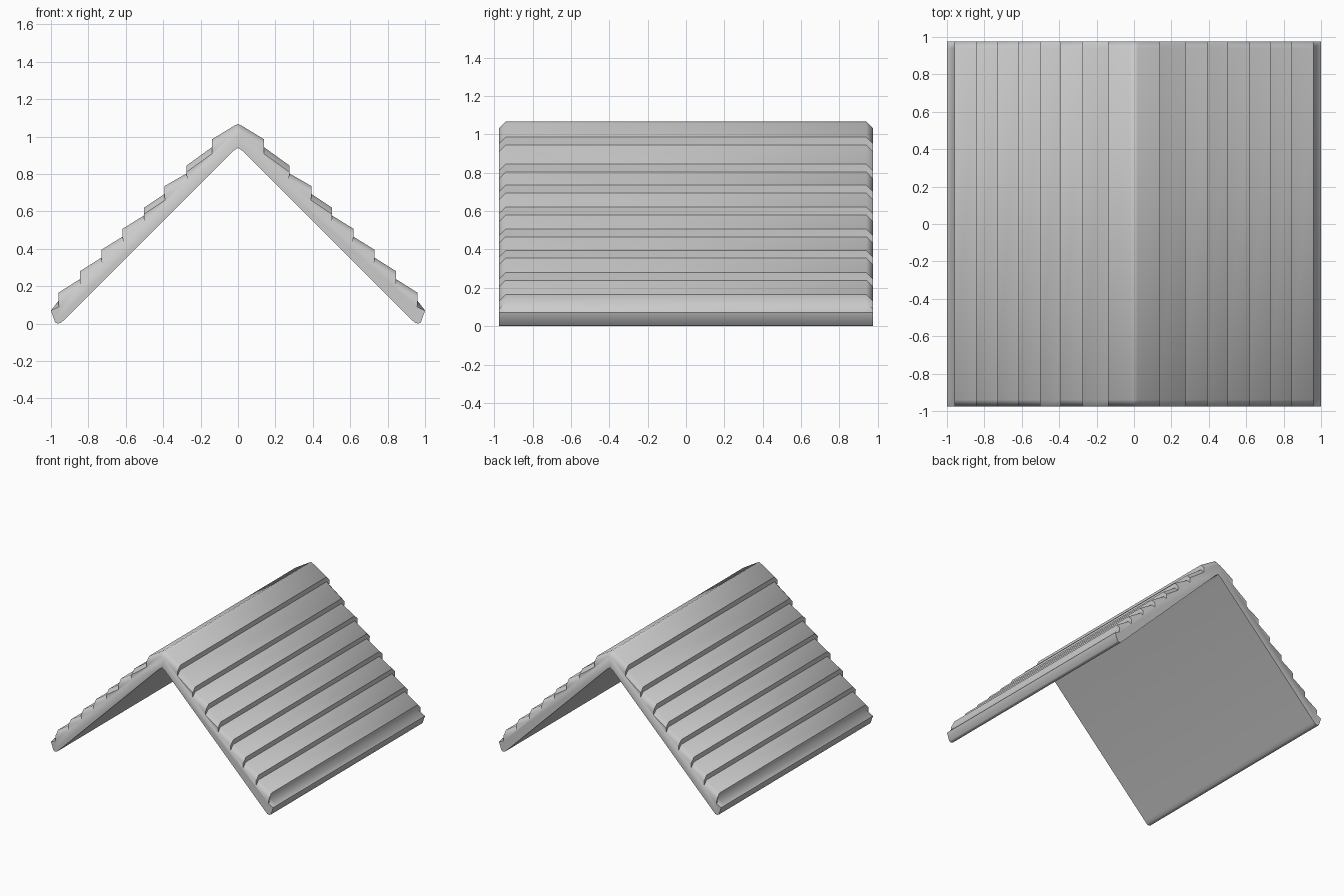
import bpy, bmesh, math

if "Cube" in bpy.data.objects:
    bpy.data.objects.remove(bpy.data.objects["Cube"])

# Half cross-section (x >= 0): stepped shingle courses from ridge to eave
tips = [(0.14, 0.985), (0.275, 0.845), (0.393, 0.735), (0.503, 0.62),
        (0.617, 0.507), (0.73, 0.395), (0.845, 0.28), (0.96, 0.165)]
outer = [(0.02, 1.058)]
for x, z in tips:
    outer += [(x, z), (x - 0.002, z - 0.041)]
eave = [(1.0, 0.07), (0.978, 0.007), (0.963, 0.0), (0.945, 0.005), (0.925, 0.024)]
inner = [(0.022, 0.925)]


def section(drop):
    """Closed profile; drop lowers the shingle surface for the end chamfer."""
    half = [(x, z - drop) for x, z in outer] + eave + inner
    mirrored = [(-x, z) for x, z in reversed(half)]
    return [(0, 1.067 - drop)] + half + [(0, 0.94)] + mirrored


# Loft the profile along y, with chamfered gable ends
bm = bmesh.new()
rings = [[bm.verts.new((x, y, z)) for x, z in section(drop)]
         for y, drop in ((-0.975, 0.035), (-0.94, 0), (0.94, 0), (0.975, 0.035))]
n = len(rings[0])
for a, b in zip(rings, rings[1:]):
    for i in range(n):
        j = (i + 1) % n
        bm.faces.new((a[i], a[j], b[j], b[i]))
bm.faces.new(rings[0])
bm.faces.new(rings[-1][::-1])
bmesh.ops.recalc_face_normals(bm, faces=bm.faces)

mesh = bpy.data.meshes.new("shingled_roof")
bm.to_mesh(mesh)
bm.free()
roof = bpy.data.objects.new("shingled_roof", mesh)
bpy.context.collection.objects.link(roof)

# Smooth ridge and chamfers, crisp shingle steps
bpy.context.view_layer.objects.active = roof
roof.select_set(True)
bpy.ops.object.shade_smooth_by_angle(angle=math.radians(50))
